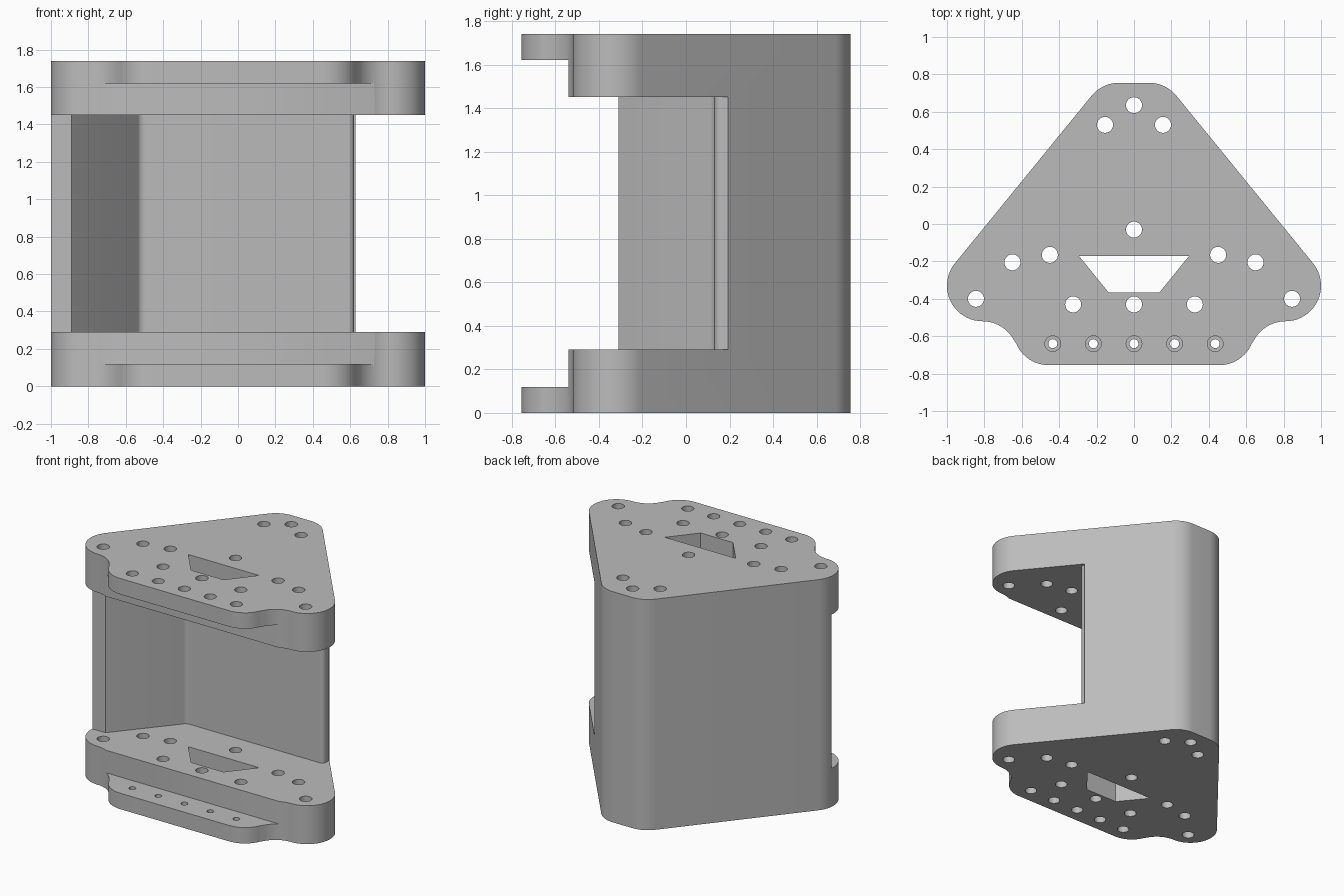
import bpy, bmesh
from math import sin, cos, radians

cube = bpy.data.objects.get("Cube")
if cube:
    bpy.data.objects.remove(cube)

HEIGHT = 1.74
PLATE = 0.29
LIP = 0.12

grey = bpy.data.materials.new("light grey")
grey.use_nodes = True
colour = (0.5, 0.5, 0.5, 1)
grey.diffuse_color = colour
grey.node_tree.nodes["Principled BSDF"].inputs["Base Color"].default_value = colour


def arc(cx, cy, r, start, end, steps=12):
    angles = [radians(start + (end - start) * i / steps) for i in range(steps + 1)]
    return [(cx + r * cos(a), cy + r * sin(a)) for a in angles]


def prisms(name, parts):
    """One object from several (outline, bottom, top) extrusions."""
    bm = bmesh.new()
    for outline, low, high in parts:
        face = bm.faces.new([bm.verts.new((x, y, low)) for x, y in outline])
        new = bmesh.ops.extrude_face_region(bm, geom=[face])["geom"]
        verts = [v for v in new if isinstance(v, bmesh.types.BMVert)]
        bmesh.ops.translate(bm, verts=verts, vec=(0, 0, high - low))
    bmesh.ops.recalc_face_normals(bm, faces=bm.faces)
    mesh = bpy.data.meshes.new(name)
    bm.to_mesh(mesh)
    bm.free()
    mesh.materials.append(grey)
    obj = bpy.data.objects.new(name, mesh)
    bpy.context.collection.objects.link(obj)
    return obj


def cut(target, name, parts):
    cutter = prisms(name, parts)
    cutter.hide_render = True
    mod = target.modifiers.new(name, "BOOLEAN")
    mod.operation = "DIFFERENCE"
    mod.solver = "EXACT"
    mod.object = cutter
    bpy.context.view_layer.objects.active = target
    bpy.ops.object.modifier_apply(modifier=name)
    bpy.data.objects.remove(cutter)


def circle(x, y, r):
    return arc(x, y, r, 0, 345, 23)


# Lobed triangular outline, mirrored from its +x half
half = arc(0.455, -0.565, 0.19, -90, -22.2)
half += arc(0.81, -0.71, 0.19, 157.8, 90)[1:]
half += arc(0.81, -0.33, 0.19, -90, 39, 20)[1:]
half += arc(0.08, 0.565, 0.19, 39, 90)
outline = half + [(-x, y) for x, y in reversed(half)]
frame = prisms("bracket_frame", [(outline, 0, HEIGHT)])

# Open bay between the plates, leaving the rear block and one side wall
bay = [(-1.2, -1), (-1.2, -0.31), (-0.89, -0.31), (-0.535, 0.112)]
bay += arc(-0.497, 0.082, 0.05, 141, 90, 6)[1:]
bay += arc(0.59, 0.163, 0.031, -90, 0, 8)
bay += [(0.621, 0.193), (1.2, 0.193), (1.2, -1)]
cut(frame, "bay_cutter", [(bay, PLATE, HEIGHT - PLATE)])

# Step that thins the front edge of both plates to a lip
step = [(-1.2, -1), (1.2, -1), (1.2, -0.54), (-1.2, -0.54)]
cut(frame, "lip_cutter", [(step, LIP, HEIGHT - LIP)])

# Through holes and the trapezoid window
centre_holes = [(0, 0.635), (0, -0.03), (0, -0.43)]
side_holes = [(0.155, 0.53), (0.45, -0.165), (0.65, -0.205), (0.845, -0.4), (0.325, -0.43)]
holes = centre_holes + [(s * x, y) for x, y in side_holes for s in (-1, 1)]
lip_holes = [(0.217 * i, -0.64) for i in range(-2, 3)]
window = [(-0.295, -0.17), (-0.135, -0.367), (0.135, -0.367), (0.295, -0.17)]
shapes = [circle(x, y, 0.043) for x, y in holes]
shapes += [circle(x, y, 0.024) for x, y in lip_holes] + [window]
cut(frame, "hole_cutter", [(s, -0.1, HEIGHT + 0.1) for s in shapes])

# Counterbores on the outer side of each lip
bores = [circle(x, y, 0.042) for x, y in lip_holes]
cut(frame, "counterbore_cutter",
    [(b, low, low + 0.16) for b in bores for low in (-0.1, HEIGHT - 0.06)])

bpy.ops.object.select_all(action="DESELECT")
frame.select_set(True)
bpy.context.view_layer.objects.active = frame
bpy.ops.object.shade_smooth_by_angle(angle=radians(30))
